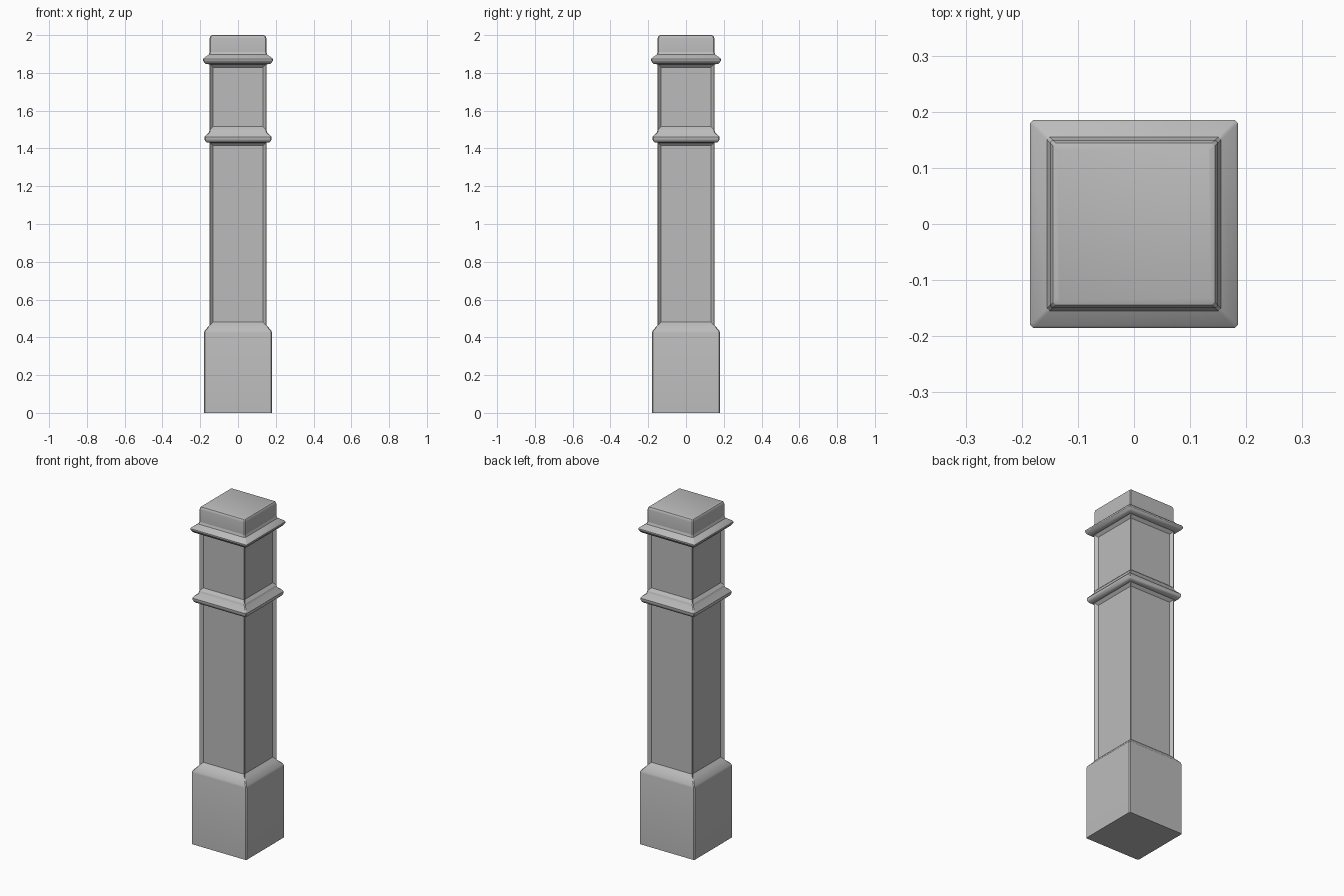
import bpy
import bmesh

cube = bpy.data.objects.get("Cube")
if cube:
    bpy.data.objects.remove(cube, do_unlink=True)

# One stone grey for the whole post
grey = bpy.data.materials.new("stone_grey")
grey.use_nodes = True
colour = (0.5, 0.5, 0.5, 1)
grey.diffuse_color = colour
grey.node_tree.nodes["Principled BSDF"].inputs["Base Color"].default_value = colour


def square_ring(bm, half, z, chamfer):
    """Square loop of vertices with small clipped corners."""
    a, b = half, half - chamfer
    outline = [(b, -a), (a, -b), (a, b), (b, a), (-b, a), (-a, b), (-a, -b), (-b, -a)]
    return [bm.verts.new((x, y, z)) for x, y in outline]


def square_part(name, profile, chamfer=0.005, panelled=False):
    """Stack square loops along a (half width, height) profile."""
    bm = bmesh.new()
    rings = [square_ring(bm, half, z, chamfer) for half, z in profile]
    sides = []
    for low, high in zip(rings, rings[1:]):
        for i in range(8):
            j = (i + 1) % 8
            face = bm.faces.new((low[i], low[j], high[j], high[i]))
            if i % 2:
                sides.append(face)
    bm.faces.new(rings[0][::-1])
    bm.faces.new(rings[-1])
    if panelled:
        # Frame on each side, then a sloped border down to the sunken panel
        bmesh.ops.inset_individual(bm, faces=sides, thickness=0.042)
        bmesh.ops.inset_individual(bm, faces=sides, thickness=0.022, depth=-0.015)
    bmesh.ops.recalc_face_normals(bm, faces=bm.faces)
    mesh = bpy.data.meshes.new(name)
    bm.to_mesh(mesh)
    bm.free()
    mesh.materials.append(grey)
    part = bpy.data.objects.new(name, mesh)
    bpy.context.collection.objects.link(part)
    bpy.ops.object.select_all(action="DESELECT")
    part.select_set(True)
    bpy.context.view_layer.objects.active = part
    bpy.ops.object.shade_smooth_by_angle(angle=0.5)
    return part


# Base block with sloped shoulder
square_part("base_block", [(0.18, 0), (0.18, 0.425), (0.177, 0.435), (0.15, 0.465)])

# Panelled shafts
square_part("lower_shaft", [(0.15, 0.465), (0.15, 1.43)], 0.002, True)
square_part("upper_shaft", [(0.15, 1.5), (0.15, 1.845)], 0.002, True)

# Projecting mouldings
square_part("middle_moulding", [
    (0.15, 1.43), (0.166, 1.432), (0.173, 1.438), (0.178, 1.45),
    (0.178, 1.46), (0.174, 1.466), (0.155, 1.485), (0.15, 1.5)])
square_part("upper_moulding", [
    (0.15, 1.845), (0.17, 1.847), (0.177, 1.853), (0.185, 1.865),
    (0.185, 1.873), (0.181, 1.878), (0.155, 1.897), (0.15, 1.91)])

# Cap with softened top edge
square_part("cap_block", [
    (0.15, 1.91), (0.15, 1.983), (0.148, 1.991), (0.144, 1.997), (0.137, 2.0)])
